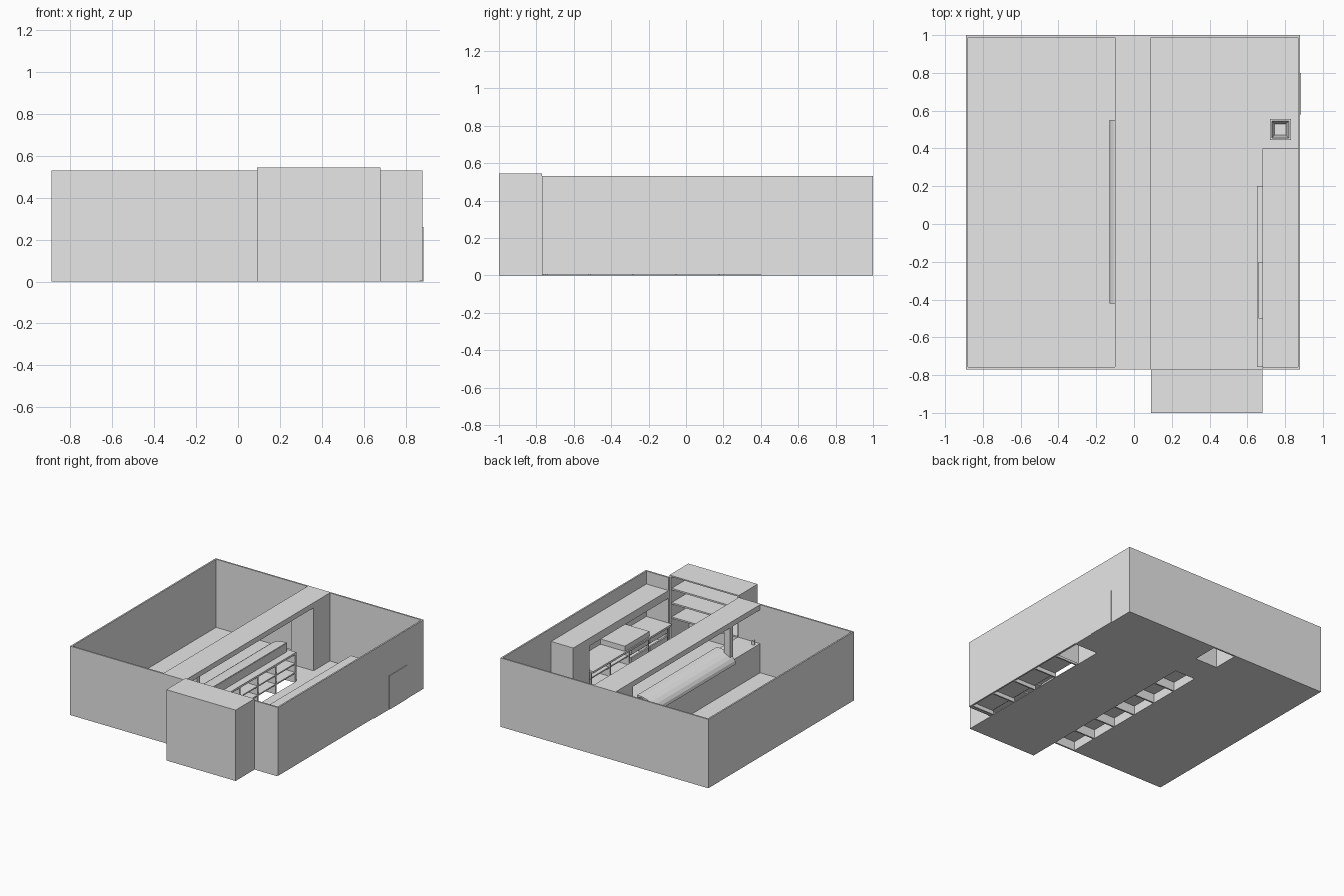
import bpy, bmesh, math

if "Cube" in bpy.data.objects:
    bpy.data.objects.remove(bpy.data.objects["Cube"])

grey = bpy.data.materials.new("plain_grey")
grey.diffuse_color = (0.8, 0.8, 0.8, 1)
grey.use_nodes = True
grey.node_tree.nodes["Principled BSDF"].inputs["Base Color"].default_value = grey.diffuse_color


def finish(name, bm):
    bmesh.ops.recalc_face_normals(bm, faces=bm.faces)
    me = bpy.data.meshes.new(name)
    bm.to_mesh(me)
    bm.free()
    me.materials.append(grey)
    ob = bpy.data.objects.new(name, me)
    bpy.context.collection.objects.link(ob)
    return ob


def box(name, x0, x1, y0, y1, z0, z1, open_bottom=False):
    bm = bmesh.new()
    bmesh.ops.create_cube(bm, size=1)
    for v in bm.verts:
        v.co = ((x0 + x1) / 2 + v.co.x * (x1 - x0),
                (y0 + y1) / 2 + v.co.y * (y1 - y0),
                (z0 + z1) / 2 + v.co.z * (z1 - z0))
    ob = finish(name, bm)
    if open_bottom:
        bm = bmesh.new()
        bm.from_mesh(ob.data)
        low = [f for f in bm.faces if f.normal.z < -0.9]
        bmesh.ops.delete(bm, geom=low, context='FACES')
        bm.to_mesh(ob.data)
        bm.free()
    return ob


def extrude_y(name, profile, y0, y1):
    bm = bmesh.new()
    ends = [[bm.verts.new((x, y, z)) for x, z in profile] for y in (y0, y1)]
    n = len(profile)
    bm.faces.new(ends[0])
    bm.faces.new(ends[1])
    for i in range(n):
        j = (i + 1) % n
        bm.faces.new((ends[0][i], ends[0][j], ends[1][j], ends[1][i]))
    return finish(name, bm)


X0, X1, Y0, Y1, H, T = -0.89, 0.88, -0.77, 1.0, 0.53, 0.012
AX0, AX1, AY = 0.09, 0.68, -1.0

# Outer walls
box("left_wall", X0, X0 + T, Y0, Y1, 0, H)
box("back_wall", X0 + T, X1 - T, Y1 - T, Y1, 0, H)
box("right_wall", X1 - T, X1, Y0, Y1, 0.005, H)
box("front_wall_left", X0 + T, AX0, Y0, Y0 + T, 0, H)
box("front_wall_right", AX1, X1 - T, Y0, Y0 + T, 0, H)

# Door panel in the right wall
box("side_door", X1 - 0.002, X1 + 0.004, 0.58, 0.80, 0, 0.26)

# Floor, left open under the hollow partition and the wall units
F = 0.006
box("floor_left", X0, -0.10, Y0, Y1, 0, F)
box("floor_passage", -0.10, 0.09, 0.58, 0.79, 0, F)
box("floor_right", 0.09, 0.68, Y0, Y1, 0, F)
box("floor_corner", 0.68, X1, 0.4, Y1, 0, F)
box("alcove_floor", AX0, AX1, AY, Y0, 0, F)

# Alcove at the front with shelves
AH = 0.545
box("alcove_left_wall", AX0, AX0 + T, AY, Y0, 0, AH)
box("alcove_right_wall", AX1 - T, AX1, AY, Y0, 0, AH)
box("alcove_front_wall", AX0 + T, AX1 - T, AY, AY + T, 0, AH)
box("alcove_roof", AX0, AX1, AY, Y0, AH - 0.01, AH)
for i, z in enumerate((0.21, 0.32, 0.43)):
    box("alcove_shelf_%d" % i, AX0 + T, AX1 - T, AY + T, Y0 - 0.01, z, z + 0.012)

# Partition: beam, back block and slim post
box("beam", -0.10, 0.09, Y0, Y1, 0.49, H)
box("partition_block", -0.10, 0.09, 0.79, Y1, 0, 0.49, True)
box("partition_post", -0.10, -0.05, -0.43, -0.39, 0.23, 0.49)

# Bar under the beam with open shelving facing right
box("bar_back", -0.10, -0.085, Y0, 0.58, 0, 0.23)
box("bar_top", -0.10, 0.09, Y0, 0.58, 0.215, 0.23)
box("bar_end", -0.085, 0.09, 0.565, 0.58, 0, 0.215)
for i, z in enumerate((0.07, 0.14)):
    box("bar_shelf_%d" % i, -0.085, 0.09, Y0 + T, 0.565, z, z + 0.01)
for i in range(5):
    y = -0.55 + i * 0.22
    box("bar_divider_%d" % i, -0.085, 0.088, y, y + 0.012, 0, 0.215)

# Curved canopy over the bar
arc = [(-0.15 + 0.18 * math.sin(a), 0.0) for a in (0,)]
outer, inner = [], []
for i in range(7):
    a = math.radians(90 * i / 6)
    outer.append((0.03 - 0.16 * math.sin(a), 0.21 + 0.09 * math.cos(a)))
    inner.append((0.03 - 0.148 * math.sin(a), 0.21 + 0.078 * math.cos(a)))
extrude_y("curved_canopy", outer + inner[::-1], -0.42, 0.55)
box("canopy_back", 0.02, 0.032, -0.42, 0.55, 0.23, 0.295)

# Small tap at the end of the bar
bm = bmesh.new()
bmesh.ops.create_cone(bm, cap_ends=True, segments=12, radius1=0.012, radius2=0.012, depth=0.03)
for v in bm.verts:
    v.co.x -= 0.07
    v.co.y -= 0.72
    v.co.z += 0.245
finish("tap", bm)

# Lowered soffit with side column framing a niche
box("soffit", 0.68, X1 - T, Y0 + T, 0.4, 0.37, 0.43)
box("niche_column", 0.68, X1 - T, 0.2, 0.4, 0, 0.37, True)

# Counter in the niche: top, shelves, dividers and drawer fronts
box("counter_top", 0.65, X1 - T, Y0 + T, 0.2, 0.165, 0.18)
for i, z in enumerate((0.03, 0.10)):
    box("counter_shelf_%d" % i, 0.69, X1 - T, Y0 + T, 0.2, z, z + 0.01)
for i in range(5):
    y = -0.75 + i * 0.23
    box("counter_divider_%d" % i, 0.68, X1 - T, y, y + 0.012, 0, 0.165)
for i in range(2):
    y = -0.735 + i * 0.23
    for j, z in enumerate((0.045, 0.115)):
        box("drawer_%d_%d" % (i, j), 0.672, 0.684, y, y + 0.21, z, z + 0.045)
box("worktop_unit", 0.66, X1 - T, -0.5, -0.2, 0.18, 0.22)

# Square tapered bin in the corner
bm = bmesh.new()
rings = []
for r, z in ((0.04, F), (0.055, 0.10), (0.045, 0.10), (0.03, 0.02)):
    rings.append([bm.verts.new((0.775 + sx * r, 0.5 + sy * r, z))
                  for sx, sy in ((-1, -1), (1, -1), (1, 1), (-1, 1))])
for a, b in zip(rings, rings[1:]):
    for i in range(4):
        j = (i + 1) % 4
        bm.faces.new((a[i], a[j], b[j], b[i]))
bm.faces.new(rings[0])
bm.faces.new(rings[-1])
finish("corner_bin", bm)
